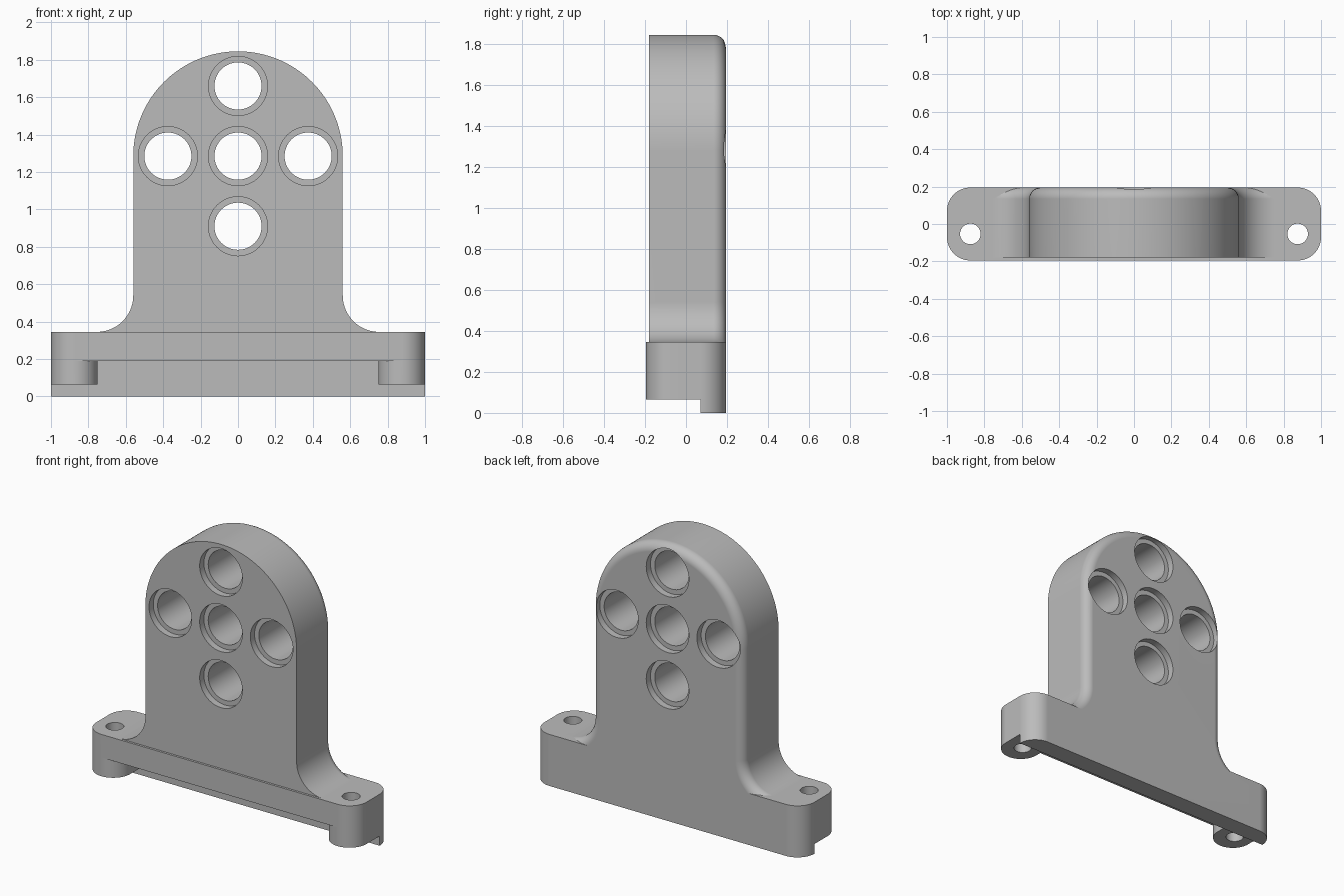
import bpy, bmesh, math
from math import sin, cos, pi, radians

if "Cube" in bpy.data.objects:
    bpy.data.objects.remove(bpy.data.objects["Cube"], do_unlink=True)

grey = bpy.data.materials.new("plain grey")
grey.use_nodes = True
COLOUR = (0.5, 0.5, 0.5, 1)
grey.diffuse_color = COLOUR
grey.node_tree.nodes["Principled BSDF"].inputs["Base Color"].default_value = COLOUR

BACK, FRONT, BASE_TOP = 0.195, -0.195, 0.345


def loft(name, rings):
    """Closed solid through matching rings of points, capped at both ends."""
    bm = bmesh.new()
    loops = [[bm.verts.new(p) for p in ring] for ring in rings]
    n = len(loops[0])
    for a, b in zip(loops, loops[1:]):
        for i in range(n):
            j = (i + 1) % n
            bm.faces.new((a[i], a[j], b[j], b[i]))
    bm.faces.new(loops[0])
    bm.faces.new(loops[-1])
    bmesh.ops.recalc_face_normals(bm, faces=bm.faces)
    mesh = bpy.data.meshes.new(name)
    bm.to_mesh(mesh)
    bm.free()
    mesh.materials.append(grey)
    ob = bpy.data.objects.new(name, mesh)
    bpy.context.collection.objects.link(ob)
    return ob


def arc(cx, cy, r, start, end, steps=16):
    angles = [radians(start + (end - start) * i / steps) for i in range(steps + 1)]
    return [(cx + r * cos(t), cy + r * sin(t)) for t in angles]


def upright(outline, z0, z1):
    return [[(x, y, z) for x, y in outline] for z in (z0, z1)]


def through(outline, y0, y1):
    return [[(x, y, z) for x, z in outline] for y in (y0, y1)]


def combine(target, other, operation):
    mod = target.modifiers.new(operation.lower(), "BOOLEAN")
    mod.operation, mod.solver, mod.object = operation, "EXACT", other
    bpy.context.view_layer.objects.active = target
    bpy.ops.object.modifier_apply(modifier=mod.name)
    bpy.data.objects.remove(other, do_unlink=True)


def mirrored(right_half):
    return right_half + [(-x, y) for x, y in reversed(right_half)]


# Base block with rounded corners
R = 0.125
corner_x = 1 - R
half = arc(corner_x, FRONT + R, R, -90, 0) + arc(corner_x, BACK - R, R, 0, 90)
bracket = loft("mounting_bracket", upright(mirrored(half), 0, BASE_TOP))

# Step under the base that leaves a lip along the back
step = [(-2, -1), (2, -1), (2, 0.07), (-2, 0.07)]
combine(bracket, loft("step_cutter", upright(step, -0.5, 0.065)), "DIFFERENCE")

# Recess between the two round bosses
side = [(corner_x, -0.5)] + arc(corner_x, FRONT + R, R, 270, 180) + [(0.75, 0.068)]
combine(bracket, loft("recess_cutter", upright(mirrored(side), 0.03, 0.19)), "DIFFERENCE")


# Arched plate, flared at the foot, with a rounded back edge
def plate_outline(inset):
    flare = arc(0.755, 0.54, 0.195 + inset, 270, 180, 20)
    arch = arc(0, 1.285, 0.56 - inset, 0, 90, 40)
    foot = [(0.755, 0.22)]
    return mirrored(foot + flare + arch[:-1] + [(0.001, arch[-1][1])])


ROUND = 0.06
rings = through(plate_outline(0), -0.18, BACK - ROUND)
for i in range(1, 9):
    t = i / 8 * pi / 2
    y = BACK - ROUND + ROUND * sin(t)
    rings.append([(x, y, z) for x, z in plate_outline(ROUND * (1 - cos(t)))])
combine(bracket, loft("plate", rings), "UNION")

# Five holes in a cross, counterbored on both sides
STEP, MIDDLE = 0.375, 1.285
for cx, cz in ((0, 0), (STEP, 0), (-STEP, 0), (0, STEP), (0, -STEP)):
    profile = [(-0.5, 0.158), (-0.135, 0.158), (-0.135, 0.126),
               (0.15, 0.126), (0.15, 0.158), (0.5, 0.158)]
    rings = [[(x, y, z) for x, z in arc(cx, MIDDLE + cz, r, 0, 360, 64)[:-1]]
             for y, r in profile]
    combine(bracket, loft("hole_cutter", rings), "DIFFERENCE")

# Screw holes through the bosses
for s in (-1, 1):
    circle = arc(s * 0.875, -0.053, 0.055, 0, 360, 40)[:-1]
    combine(bracket, loft("screw_cutter", upright(circle, -0.5, 1)), "DIFFERENCE")

# Smooth curved walls, crisp edges
bpy.ops.object.select_all(action="DESELECT")
bracket.select_set(True)
bpy.context.view_layer.objects.active = bracket
bpy.ops.object.shade_smooth_by_angle(angle=radians(30))
weighted = bracket.modifiers.new("weighted_normals", "WEIGHTED_NORMAL")
weighted.keep_sharp = True
